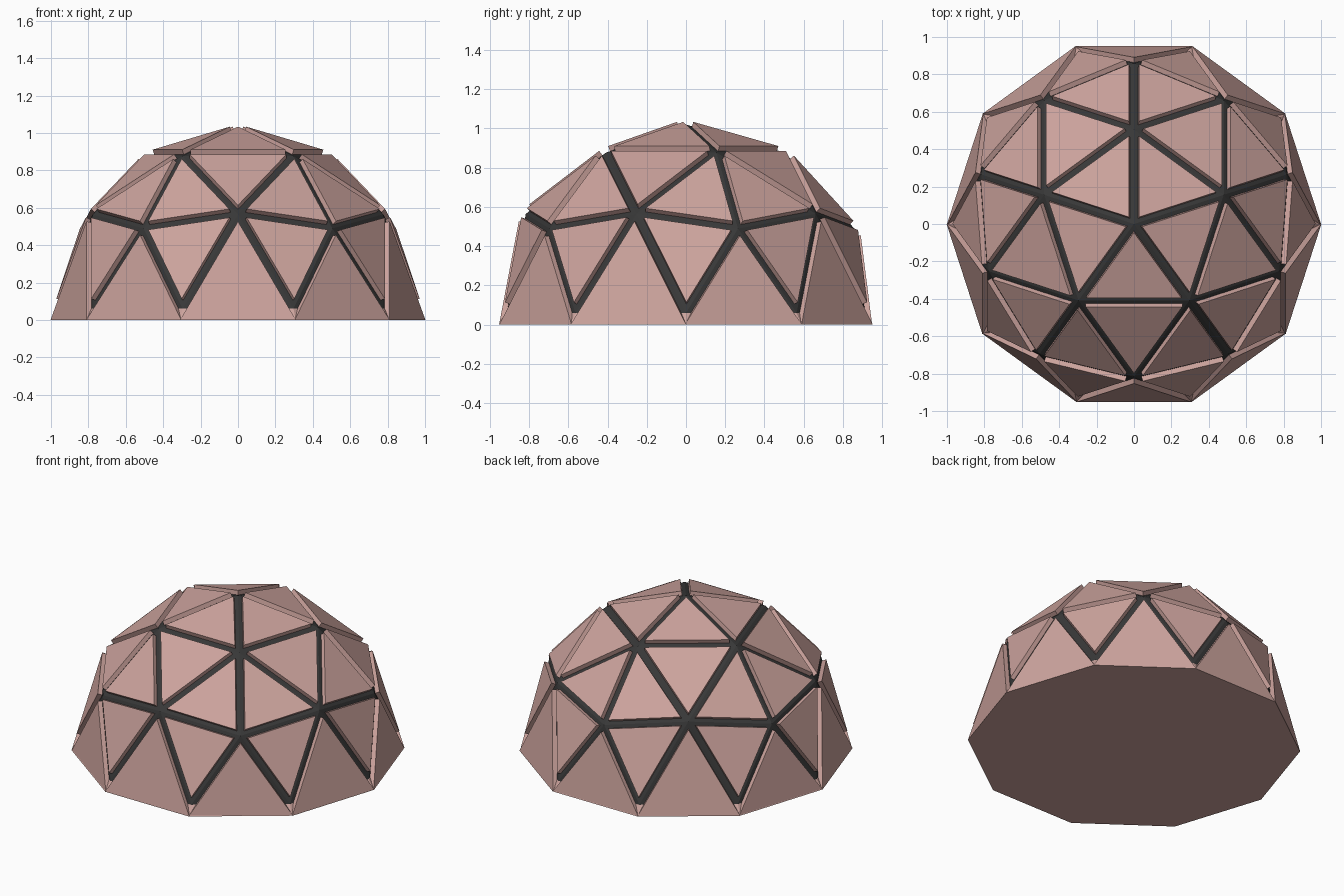
import bpy, bmesh
from math import sin, cos, radians
from mathutils import Vector

if "Cube" in bpy.data.objects:
    bpy.data.objects.remove(bpy.data.objects["Cube"])

R, LIFT = 0.96, 0.06        # frame radius and height of its equator
INSET, THICK = 0.022, 0.028  # panel gap and panel thickness


def material(name, rgb):
    m = bpy.data.materials.new(name)
    m.diffuse_color = (*rgb, 1)
    m.use_nodes = True
    m.node_tree.nodes["Principled BSDF"].inputs["Base Color"].default_value = m.diffuse_color
    return m


def finish(bm, name, mat):
    bmesh.ops.recalc_face_normals(bm, faces=bm.faces)
    me = bpy.data.meshes.new(name)
    bm.to_mesh(me)
    bm.free()
    me.materials.append(mat)
    ob = bpy.data.objects.new(name, me)
    bpy.context.collection.objects.link(ob)
    return ob


def ring(r, z, start, n):
    return [Vector((r * cos(radians(start + 360 / n * k)),
                    r * sin(radians(start + 360 / n * k)), z)) for k in range(n)]


rose = material("rose_panel", (0.61, 0.37, 0.34))
dark = material("dark_frame", (0.04, 0.04, 0.04))

# Dark inner frame: two-frequency geodesic half sphere
points = ([Vector((0, 0, 1))] + ring(0.5257, 0.8507, 90, 5)
          + ring(0.8944, 0.4472, 90, 5) + ring(0.8507, 0.5257, 126, 5)
          + ring(1, 0, 0, 10))
core = bmesh.new()
for p in points:
    core.verts.new(p * R + Vector((0, 0, LIFT)))
bmesh.ops.convex_hull(core, input=core.verts)
bmesh.ops.delete(core, geom=[f for f in core.faces if f.calc_center_median().z < LIFT + 0.01],
                 context='FACES')
bmesh.ops.triangulate(core, faces=core.faces)
triangles = [[v.co.copy() for v in f.verts] for f in core.faces]
rim = [e for e in core.edges if e.is_boundary]
bmesh.ops.contextual_create(core, geom=rim)
finish(core, "inner_frame", dark)

# Raised triangular panels, the lowest row running down to the ground
panels = bmesh.new()
for tri in triangles:
    a, b, c = tri
    la, lb, lc = (b - c).length, (c - a).length, (a - b).length
    centre = (a * la + b * lb + c * lc) / (la + lb + lc)
    cross = (b - a).cross(c - a)
    inradius = cross.length / (la + lb + lc)
    n = cross.normalized()
    if n.dot(centre) < 0:
        n = -n
    low = [k for k in range(3) if tri[k].z < LIFT + 0.01]
    layers = []
    for h in (-0.005, THICK):
        pts = [centre + (p - centre) * (1 - INSET / inradius) + n * h for p in tri]
        if len(low) == 2:
            tip = pts[3 - sum(low)]
            for k in low:
                pts[k] = tip + (pts[k] - tip) * (tip.z / (tip.z - pts[k].z))
        layers.append([panels.verts.new(p) for p in pts])
    inner, outer = layers
    panels.faces.new(outer)
    panels.faces.new(inner[::-1])
    for k in range(3):
        j = (k + 1) % 3
        panels.faces.new((inner[k], inner[j], outer[j], outer[k]))
finish(panels, "dome_panels", rose)

# Ten-sided base slab closing the underside
base = bmesh.new()
bottom = [base.verts.new(p) for p in ring(1.0, 0, 0, 10)]
top = [base.verts.new(p) for p in ring(R, LIFT, 0, 10)]
base.faces.new(bottom[::-1])
base.faces.new(top)
for k in range(10):
    j = (k + 1) % 10
    base.faces.new((bottom[k], bottom[j], top[j], top[k]))
finish(base, "base_slab", rose)
